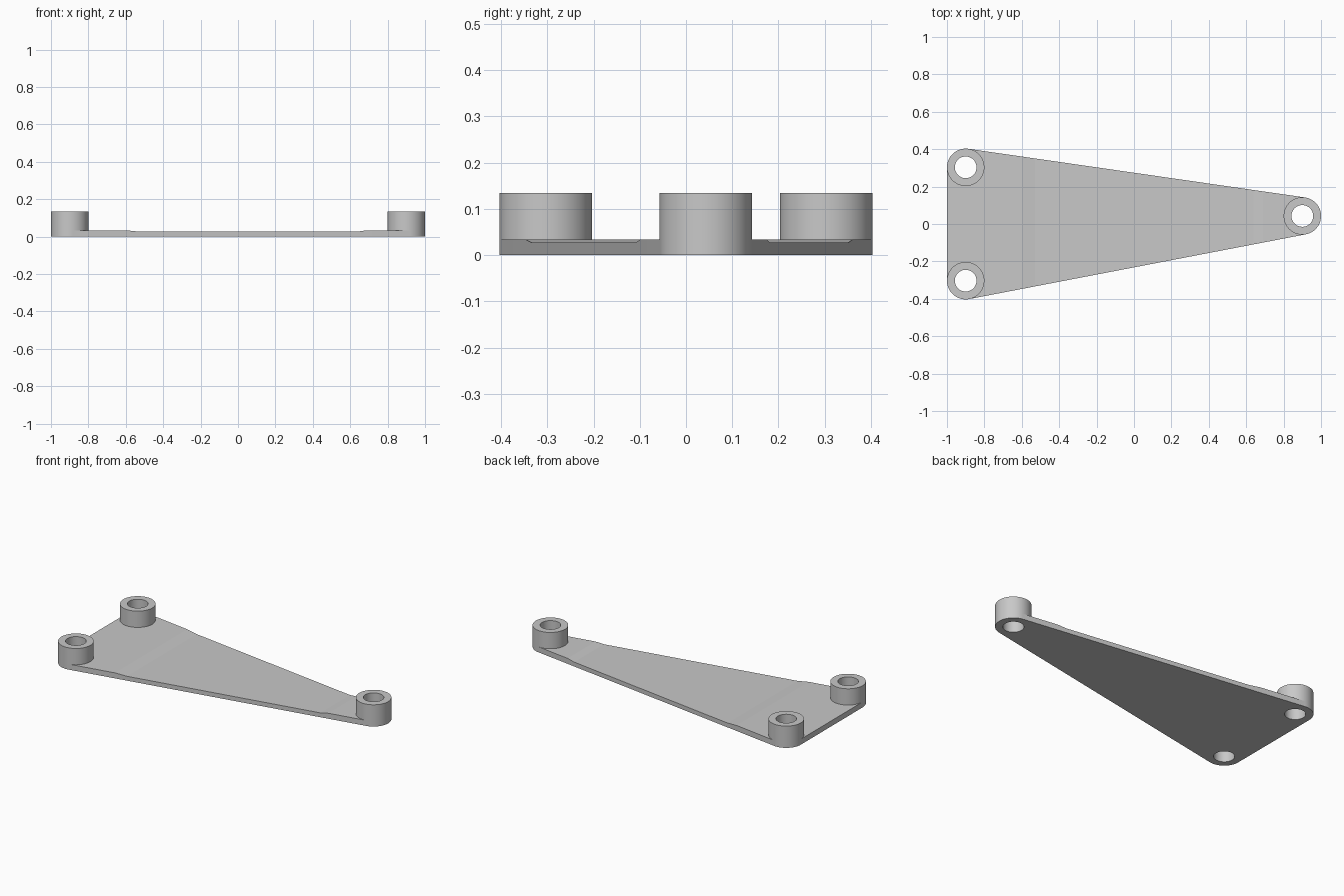
import bpy
import bmesh
from math import cos, sin, tau, radians
from mathutils import Vector
from mathutils.geometry import convex_hull_2d

SEGMENTS = 96
OUTER, INNER = 0.1, 0.058
THICK, RECESS, TOP = 0.034, 0.027, 0.135
CENTRES = {
    "back_right": (-0.9, 0.303),
    "front_right": (-0.9, -0.303),
    "left": (0.9, 0.043),
}

if "Cube" in bpy.data.objects:
    bpy.data.objects.remove(bpy.data.objects["Cube"])

grey = bpy.data.materials.new("plain grey")
grey.use_nodes = True
grey.diffuse_color = (0.58, 0.58, 0.58, 1)
grey.node_tree.nodes["Principled BSDF"].inputs["Base Color"].default_value = grey.diffuse_color


def circle(centre, radius):
    return [Vector((centre[0] + radius * cos(tau * i / SEGMENTS),
                    centre[1] + radius * sin(tau * i / SEGMENTS)))
            for i in range(SEGMENTS)]


def make_object(name, bm):
    bmesh.ops.recalc_face_normals(bm, faces=bm.faces)
    mesh = bpy.data.meshes.new(name)
    bm.to_mesh(mesh)
    bm.free()
    mesh.materials.append(grey)
    obj = bpy.data.objects.new(name, mesh)
    bpy.context.collection.objects.link(obj)
    return obj


def prism(outline, low, high):
    bm = bmesh.new()
    base = bm.faces.new([bm.verts.new((p.x, p.y, low)) for p in outline])
    grown = bmesh.ops.extrude_face_region(bm, geom=[base], use_keep_orig=True)
    top = [v for v in grown["geom"] if isinstance(v, bmesh.types.BMVert)]
    bmesh.ops.translate(bm, verts=top, vec=(0, 0, high - low))
    return bm


def boss(name, centre):
    # Open tube with a flat annular top, seated flush on the plate
    bm = bmesh.new()
    rings = []
    for radius, z in ((OUTER, THICK), (OUTER, TOP), (INNER, TOP), (INNER, THICK)):
        rings.append([bm.verts.new((p.x, p.y, z)) for p in circle(centre, radius)])
    for a, b in zip(rings, rings[1:]):
        for i in range(SEGMENTS):
            j = (i + 1) % SEGMENTS
            bm.faces.new((a[i], a[j], b[j], b[i]))
    obj = make_object(name, bm)
    # Wall normals must point away from the tube material
    outer = obj.data.polygons[0]
    if outer.normal.dot(outer.center - Vector((*centre, outer.center.z))) < 0:
        obj.data.flip_normals()
    return obj


# Plate: rounded triangle wrapped around the three boss circles
points = [p for c in CENTRES.values() for p in circle(c, OUTER)]
outline = [points[i] for i in convex_hull_2d(points)]
bm = prism(outline, 0, THICK)

# Shallow step across the middle of the top face, with sloping ends
for x in (-0.6, -0.53, 0.64, 0.69):
    bmesh.ops.bisect_plane(bm, geom=bm.verts[:] + bm.edges[:] + bm.faces[:],
                           plane_co=(x, 0, 0), plane_no=(1, 0, 0))
for v in bm.verts:
    if v.co.z > RECESS and -0.54 < v.co.x < 0.65:
        v.co.z = RECESS
plate = make_object("plate", bm)

# Screw holes through the plate
cutters = []
for name, centre in CENTRES.items():
    cutter = make_object("hole_cutter_" + name, prism(circle(centre, INNER), -0.1, 0.2))
    cutter.hide_render = True
    cutters.append(cutter)
    mod = plate.modifiers.new("hole", "BOOLEAN")
    mod.operation = "DIFFERENCE"
    mod.solver = "EXACT"
    mod.object = cutter
graph = bpy.context.evaluated_depsgraph_get()
plate.data = bpy.data.meshes.new_from_object(plate.evaluated_get(graph))
plate.modifiers.clear()
for cutter in cutters:
    bpy.data.objects.remove(cutter)

# Three hollow bosses
parts = [plate] + [boss("boss_" + n, c) for n, c in CENTRES.items()]

# Smooth round walls, crisp rims
bpy.ops.object.select_all(action="DESELECT")
for obj in parts:
    obj.select_set(True)
bpy.context.view_layer.objects.active = plate
bpy.ops.object.shade_smooth_by_angle(angle=radians(5))
